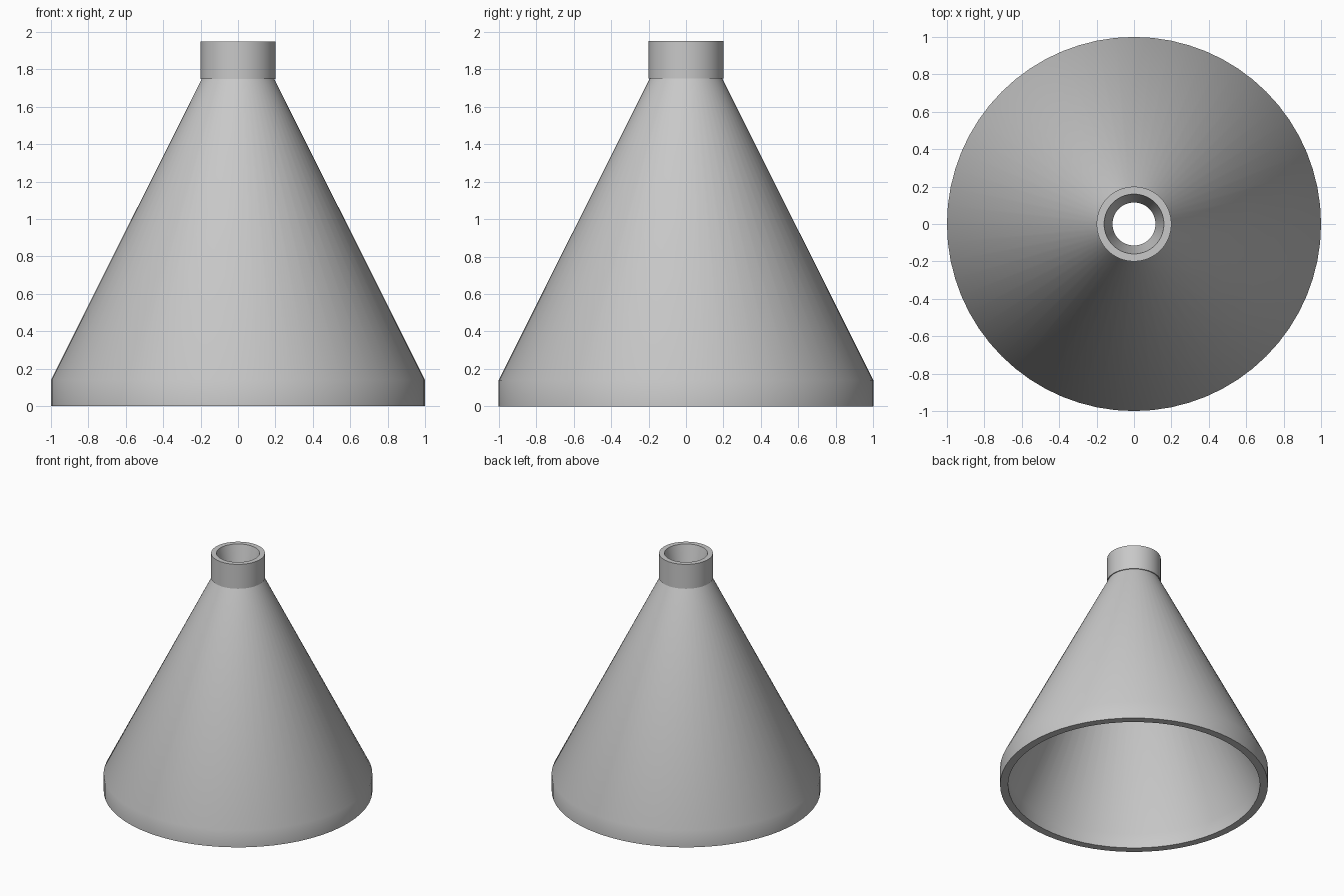
import bpy
import bmesh
import math

cube = bpy.data.objects.get("Cube")
if cube:
    bpy.data.objects.remove(cube, do_unlink=True)

SEGMENTS = 64

# Single plain grey material
grey = bpy.data.materials.new("light_grey")
grey.use_nodes = True
grey.diffuse_color = (0.58, 0.58, 0.58, 1)
grey.node_tree.nodes["Principled BSDF"].inputs["Base Color"].default_value = grey.diffuse_color


def lathe(name, profile):
    """Turn an open (radius, height) profile around z, outer side going up."""
    bm = bmesh.new()
    rings = []
    for radius, height in profile:
        ring = []
        for i in range(SEGMENTS):
            a = math.tau * i / SEGMENTS
            ring.append(bm.verts.new((radius * math.cos(a), radius * math.sin(a), height)))
        rings.append(ring)
    for low, high in zip(rings, rings[1:]):
        for i in range(SEGMENTS):
            j = (i + 1) % SEGMENTS
            bm.faces.new((low[i], low[j], high[j], high[i]))
    mesh = bpy.data.meshes.new(name)
    bm.to_mesh(mesh)
    bm.free()
    mesh.materials.append(grey)
    obj = bpy.data.objects.new(name, mesh)
    bpy.context.collection.objects.link(obj)
    bpy.ops.object.select_all(action="DESELECT")
    obj.select_set(True)
    bpy.context.view_layer.objects.active = obj
    bpy.ops.object.shade_smooth_by_angle(angle=math.radians(30))
    return obj


JOINT = 1.75   # height where the neck meets the cone
BORE = 0.115   # narrowest inner radius

# Hollow cone with a short upright rim
lathe("cone_shell", [(BORE, JOINT), (0.94, 0.12), (0.94, 0), (1, 0), (1, 0.14), (0.193, JOINT)])

# Neck collar, slightly wider than the cone, with a tapered bore
lathe("neck", [(0.193, JOINT), (0.2, JOINT), (0.2, 1.95), (0.16, 1.95), (BORE, JOINT)])
